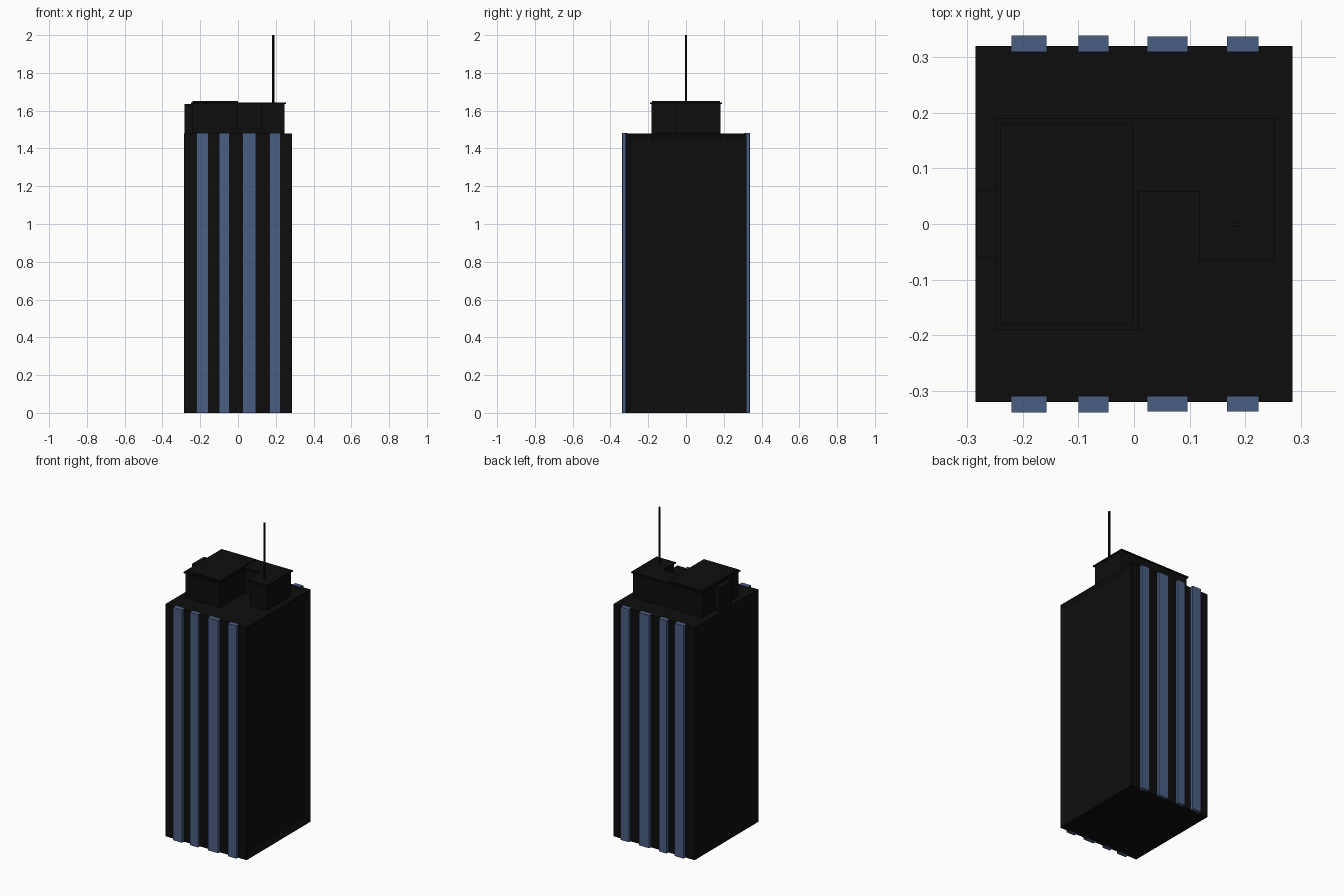
import bpy
import bmesh

cube = bpy.data.objects.get("Cube")
if cube:
    bpy.data.objects.remove(cube, do_unlink=True)


def make_material(name, colour):
    mat = bpy.data.materials.new(name)
    mat.use_nodes = True
    mat.diffuse_color = colour
    mat.node_tree.nodes["Principled BSDF"].inputs["Base Color"].default_value = colour
    return mat


BLACK = make_material("black cladding", (0.004, 0.004, 0.004, 1))
BLUE = make_material("blue glass", (0.068, 0.112, 0.228, 1))


def box(name, xs, ys, zs, mat):
    """Axis-aligned box between the given limits."""
    bpy.ops.mesh.primitive_cube_add(size=1)
    obj = bpy.context.object
    obj.name = name
    for v in obj.data.vertices:
        v.co = [lim[int(c > 0)] for lim, c in zip((xs, ys, zs), v.co)]
    obj.data.materials.append(mat)
    return obj


ROOF = 1.48
CAP = 1.635

# Tower with a recessed panel in its plain side
tower = box("tower", (-0.285, 0.285), (-0.32, 0.32), (0, ROOF), BLACK)
bm = bmesh.new()
bm.from_mesh(tower.data)
bm.normal_update()
side = [f for f in bm.faces if f.normal.x > 0.9]
bmesh.ops.inset_region(bm, faces=side, thickness=0.045)
bmesh.ops.translate(bm, verts=side[0].verts, vec=(-0.015, 0, 0))
bm.to_mesh(tower.data)
bm.free()

# Vertical glass strips, front and back
strips = [(-0.22, -0.157, 0.339), (-0.10, -0.046, 0.339),
          (0.024, 0.096, 0.337), (0.167, 0.224, 0.337)]
for i, (x0, x1, y) in enumerate(strips):
    box(f"front_glass_strip_{i}", (x0, x1), (-y, -0.31), (0, ROOF + 0.002), BLUE)
    box(f"back_glass_strip_{i}", (x0, x1), (0.31, y), (0, ROOF + 0.002), BLUE)

# Rooftop plant rooms with overhanging caps
rooms = [("large", (-0.242, 0.0), (-0.182, 0.182)),
         ("link", (0.0, 0.125), (0.066, 0.182)),
         ("small", (0.125, 0.245), (-0.057, 0.182))]
lip = 0.008
for name, (x0, x1), (y0, y1) in rooms:
    box(name + "_plant_room", (x0, x1), (y0, y1), (ROOF, CAP), BLACK)
    box(name + "_plant_room_cap", (x0 - lip, x1 + lip), (y0 - lip, y1 + lip),
        (CAP, 1.643), BLACK)
box("large_roof_slab", (-0.24, 0.0), (-0.18, 0.18), (1.643, 1.65), BLACK)
box("stair_shaft", (-0.283, -0.24), (-0.06, 0.06), (ROOF, CAP), BLACK)

# Antenna
bpy.ops.mesh.primitive_cylinder_add(vertices=8, radius=0.006, depth=0.36,
                                    location=(0.186, 0, 1.82))
antenna = bpy.context.object
antenna.name = "antenna"
antenna.data.materials.append(BLACK)
